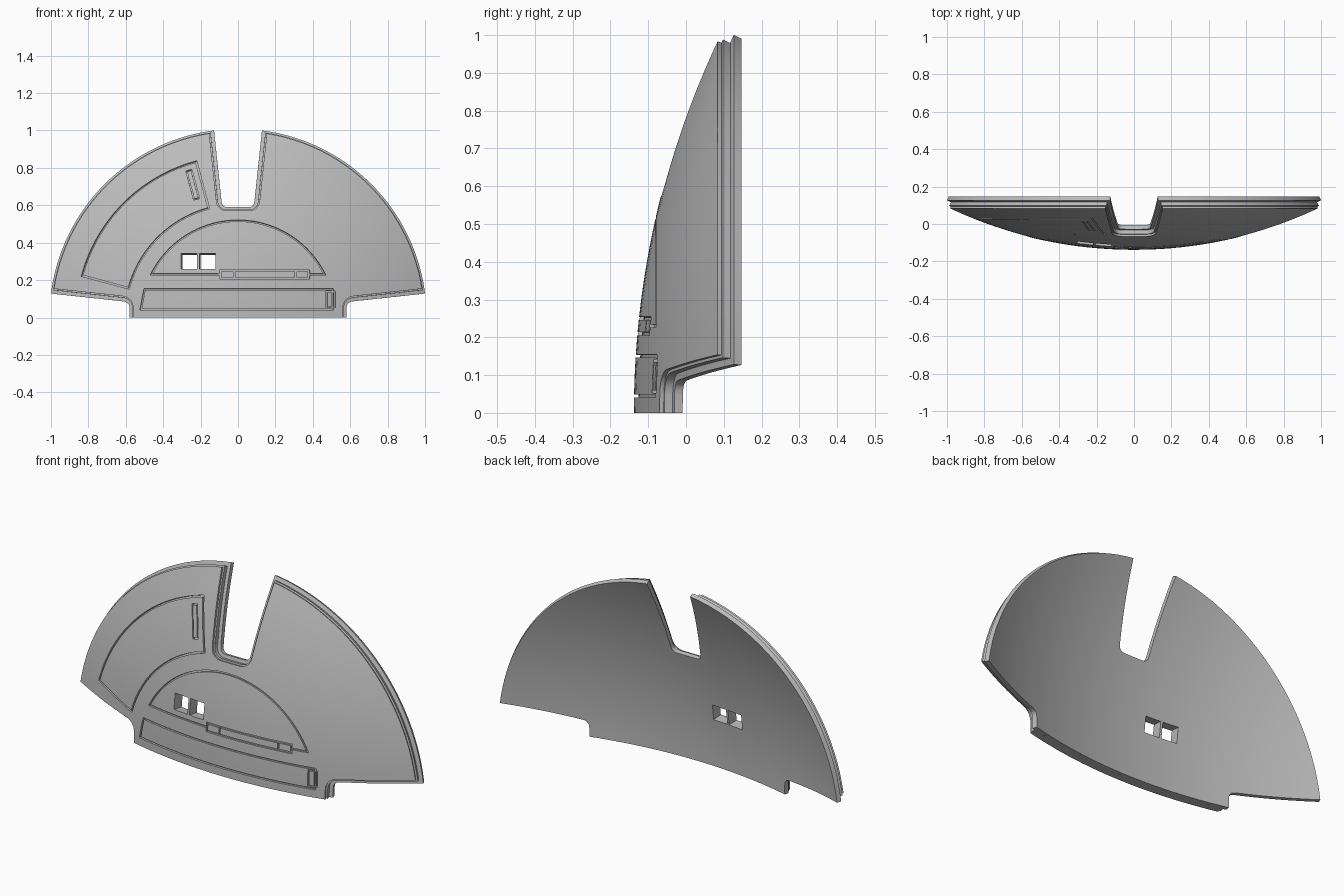
import bpy, bmesh, math
from mathutils import Vector

if "Cube" in bpy.data.objects:
    bpy.data.objects.remove(bpy.data.objects["Cube"])

RADIUS = 2.345                          # outer radius of the curved shell
CENTRE = Vector((0, RADIUS - 0.138, 0))
THICK = 0.056
GROOVE = 0.012
GRID = 0.05


def arc(r, a0, a1, n=40):
    steps = [math.radians(a0 + (a1 - a0) * i / n) for i in range(n + 1)]
    return [(r * math.cos(a), r * math.sin(a)) for a in steps]


def fillet(a, b, c, r, n=5):
    """Round the corner b between a and c."""
    a, b, c = Vector(a), Vector(b), Vector(c)
    s, e = b + (a - b).normalized() * r, b + (c - b).normalized() * r
    ts = [i / n for i in range(n + 1)]
    return [tuple(s * (1 - t) ** 2 + b * 2 * t * (1 - t) + e * t * t) for t in ts]


def inset(path, d):
    """Offset a counter-clockwise path inwards with mitred corners."""
    pts = [Vector(p) for p in path]
    out = []
    for i, p in enumerate(pts):
        e1 = (p - pts[i - 1]).normalized()
        e2 = (pts[(i + 1) % len(pts)] - p).normalized()
        n1, n2 = Vector((-e1.y, e1.x)), Vector((-e2.y, e2.x))
        out.append(p + (n1 + n2) * d / (1 + n1.dot(n2)))
    return out


def rect(x0, x1, z0, z1):
    return [(x0, z0), (x1, z0), (x1, z1), (x0, z1)]


def skin(name, loops, ring=False):
    """Bridge (path, depth) loops; cap both ends or close into a ring."""
    bm = bmesh.new()
    rows = [[bm.verts.new((p[0], d, p[1])) for p in path] for path, d in loops]
    pairs = list(zip(rows, rows[1:]))
    if ring:
        pairs.append((rows[-1], rows[0]))
    else:
        bm.faces.new(rows[0])
        bm.faces.new(rows[-1])
    for a, b in pairs:
        for i in range(len(a)):
            bm.faces.new((a[i - 1], a[i], b[i], b[i - 1]))
    bmesh.ops.recalc_face_normals(bm, faces=bm.faces)
    mesh = bpy.data.meshes.new(name)
    bm.to_mesh(mesh)
    bm.free()
    obj = bpy.data.objects.new(name, mesh)
    bpy.context.collection.objects.link(obj)
    return obj


def prism(path, depth, start=-0.02):
    return skin("cutter", [(path, start), (path, depth)])


def groove(path, width=0.008, depth=GROOVE):
    outer, inner = inset(path, -width / 2), inset(path, width / 2)
    return skin("groove_cutter", [(outer, -0.02), (outer, depth),
                                  (inner, depth), (inner, -0.02)], True)


# Panel outline: bottom tab, sloping shoulder, rim arc and top notch
tab, shoulder, tip = (0.588, -0.1), (0.588, 0.084), (1.0145, 0.13)
rim_top, notch = (0.13, 1.0145), (0.086, 0.598)
half = [tab] + fillet(tab, shoulder, tip, 0.035)
half += arc(1.0228, 7.3, 82.7)
half += fillet(rim_top, notch, (0, 0.598), 0.03)
outline = half + [(-x, z) for x, z in reversed(half)]

# Three stacked layers, each wider than the one in front of it
front, middle = inset(outline, 0.027), inset(outline, 0.019)
panel = skin("curved_panel", [(front, 0), (front, 0.011), (middle, 0.011),
                              (middle, 0.033), (outline, 0.033), (outline, THICK)])

# Cutters, laid out flat
cutters = [prism(rect(-2, 2, -1, 0), 0.2)]

# Curved hatch and its handle slot
cutters.append(groove(arc(0.863, 105, 165) + arc(0.605, 165, 105)))
along = Vector((-math.sin(math.radians(15)), math.cos(math.radians(15))))
across = Vector((along.y, -along.x))
mid = Vector((-0.242, 0.71))
cutters.append(groove([mid + along * u + across * v for u, v in
                       ((-0.078, -0.014), (-0.078, 0.014), (0.078, 0.014), (0.078, -0.014))], 0.006))

# Half-round hatch with a divided latch bar
cutters.append(groove([(-0.095, 0.23), (-0.095, 0.25), (0.38, 0.25), (0.38, 0.23)]
                      + arc(0.518, 26.4, 153.6)))
cutters.append(groove(rect(-0.095, 0.38, 0.21, 0.25), 0.009, 0.0125))
for x in (-0.02, 0.31):
    cutters.append(prism(rect(x - 0.004, x + 0.004, 0.21, 0.25), 0.0115))

# Long lower hatch with a latch
cutters.append(groove([(-0.52, 0.045), (0.507, 0.045), (0.507, 0.15), (-0.5, 0.15)]))
cutters.append(groove(rect(0.474, 0.517, 0.056, 0.138), 0.007, 0.0125))

# Two square windows
for x in (-0.304, -0.206):
    cutters.append(prism(rect(x, x + 0.086, 0.26, 0.343), 0.1))

# Peg holes along the bottom edge
for x in (-0.5, -0.25, 0, 0.25, 0.5):
    hole = [(x + 0.006 * math.cos(a), 0.036 + 0.006 * math.sin(a))
            for a in [math.tau * i / 10 for i in range(10)]]
    peg = skin("peg_cutter", [(hole, -0.03), (hole, 0.03)])
    for v in peg.data.vertices:
        v.co = (v.co.x, v.co.z, v.co.y)
    peg.data.flip_normals()
    cutters.append(peg)

for c in cutters:
    c.hide_render = True
    m = panel.modifiers.new("cut", 'BOOLEAN')
    m.operation, m.solver, m.object = 'DIFFERENCE', 'EXACT', c

# Apply the cuts, slice into a grid and wrap onto the sphere
bpy.context.view_layer.update()
cut = panel.evaluated_get(bpy.context.evaluated_depsgraph_get())
bm = bmesh.new()
bm.from_mesh(cut.to_mesh())
panel.modifiers.clear()
for c in cutters:
    bpy.data.objects.remove(c)
for axis in (0, 2):
    for i in range(-20, 21):
        normal = Vector((0, 0, 0))
        normal[axis] = 1
        if axis == 0 or i > 0:
            bmesh.ops.bisect_plane(bm, geom=bm.verts[:] + bm.edges[:] + bm.faces[:],
                                   plane_co=normal * (i * GRID + 0.0013), plane_no=normal,
                                   dist=1e-5)
for v in bm.verts:
    x, depth, z = v.co
    p = Vector((x, -math.sqrt(RADIUS ** 2 - x * x - z * z), z))
    v.co = CENTRE + p * (RADIUS - depth) / RADIUS
bm.to_mesh(panel.data)
bm.free()

# Single grey finish
grey = bpy.data.materials.new("plain_grey")
grey.use_nodes = True
colour = (0.5, 0.5, 0.5, 1)
grey.diffuse_color = colour
grey.node_tree.nodes["Principled BSDF"].inputs["Base Color"].default_value = colour
panel.data.materials.clear()
panel.data.materials.append(grey)

bpy.ops.object.select_all(action='DESELECT')
panel.select_set(True)
bpy.context.view_layer.objects.active = panel
bpy.ops.object.shade_smooth_by_angle(angle=math.radians(30))
